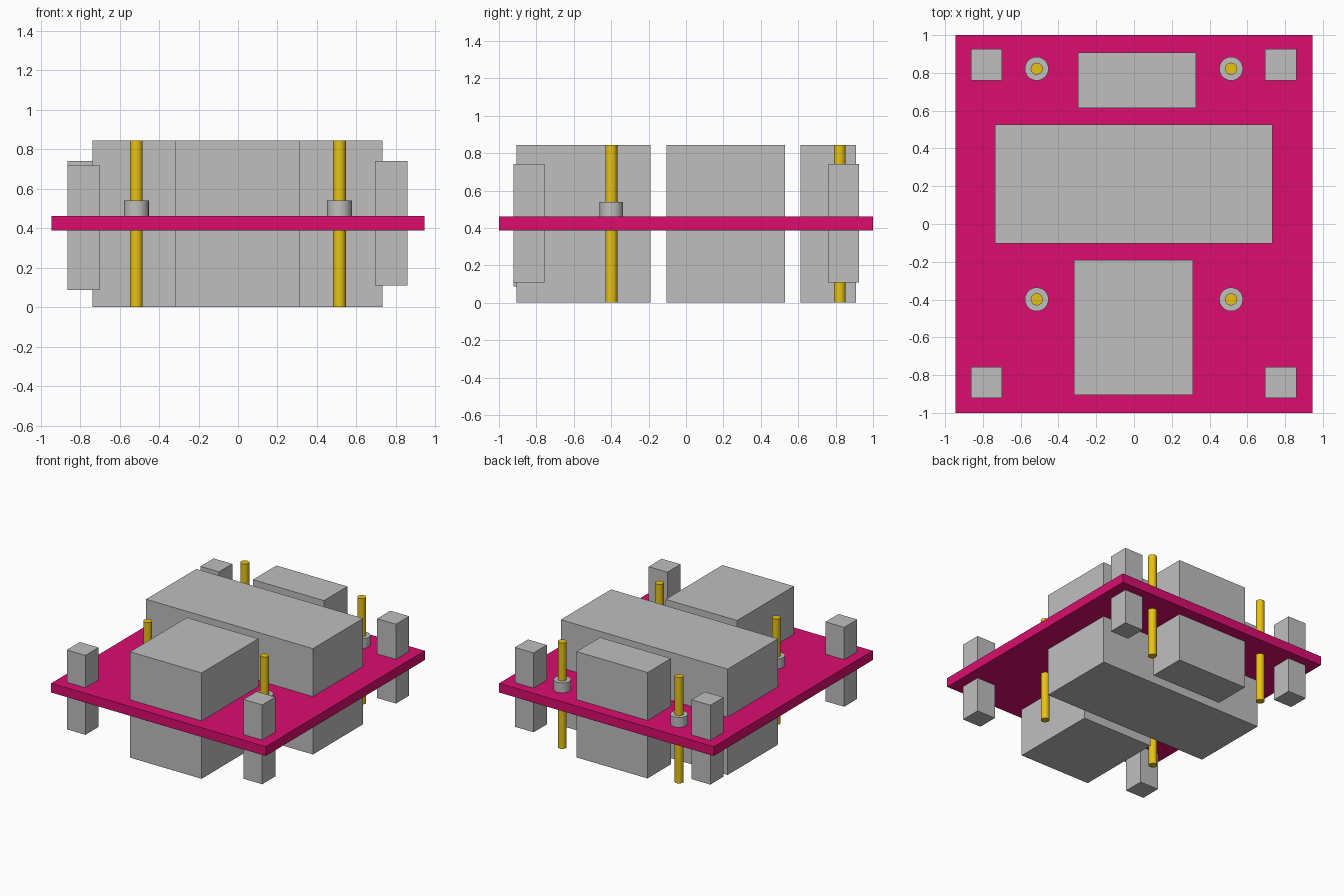
import bpy, bmesh
from mathutils import Matrix

if "Cube" in bpy.data.objects:
    bpy.data.objects.remove(bpy.data.objects["Cube"])


def material(name, rgb):
    m = bpy.data.materials.new(name)
    m.diffuse_color = (*rgb, 1.0)
    m.use_nodes = True
    m.node_tree.nodes["Principled BSDF"].inputs["Base Color"].default_value = m.diffuse_color
    return m


GREY = material("grey", (0.52, 0.52, 0.52))
PINK = material("magenta", (0.70, 0.004, 0.156))
GOLD = material("gold", (0.80, 0.54, 0.008))


def finish(name, bm, mat):
    mesh = bpy.data.meshes.new(name)
    bm.to_mesh(mesh)
    bm.free()
    mesh.materials.append(mat)
    ob = bpy.data.objects.new(name, mesh)
    bpy.context.collection.objects.link(ob)
    return ob


def box(name, x, y, z, mat):
    """Box from (min, max) ranges."""
    bm = bmesh.new()
    size = [r[1] - r[0] for r in (x, y, z)]
    mid = [(r[0] + r[1]) / 2 for r in (x, y, z)]
    bmesh.ops.create_cube(bm, size=1, matrix=Matrix.Translation(mid) @ Matrix.Diagonal((*size, 1)))
    return finish(name, bm, mat)


def cylinder(name, x, y, z, r, mat, sides):
    bm = bmesh.new()
    bmesh.ops.create_cone(bm, cap_ends=True, segments=sides, radius1=r, radius2=r,
                          depth=z[1] - z[0],
                          matrix=Matrix.Translation((x, y, (z[0] + z[1]) / 2)))
    ob = finish(name, bm, mat)
    bpy.context.view_layer.objects.active = ob
    ob.select_set(True)
    bpy.ops.object.shade_smooth_by_angle()
    ob.select_set(False)


# Flat board
box("board", (-0.945, 0.945), (-1, 1), (0.387, 0.461), PINK)

# Three large blocks passing through the board
FULL = (0.0, 0.843)
box("front_block", (-0.317, 0.313), (-0.905, -0.191), FULL, GREY)
box("middle_block", (-0.737, 0.733), (-0.104, 0.528), FULL, GREY)
box("back_block", (-0.297, 0.328), (0.613, 0.908), FULL, GREY)

# Corner posts; the front left one sits slightly lower
for xn, xr in (("left", (-0.863, -0.699)), ("right", (0.694, 0.859))):
    for yn, yr in (("front", (-0.922, -0.757)), ("back", (0.76, 0.926))):
        drop = 0.023 if (xn, yn) == ("left", "front") else 0
        box(f"{yn}_{xn}_post", xr, yr, (0.109 - drop, 0.741 - drop), GREY)

# Pins with collars on top of the board
for xn, x in (("left", -0.515), ("right", 0.514)):
    for yn, y in (("front", -0.399), ("back", 0.822)):
        cylinder(f"{yn}_{xn}_pin", x, y, FULL, 0.032, GOLD, 24)
        cylinder(f"{yn}_{xn}_collar", x, y, (0.45, 0.539), 0.063, GREY, 24)
